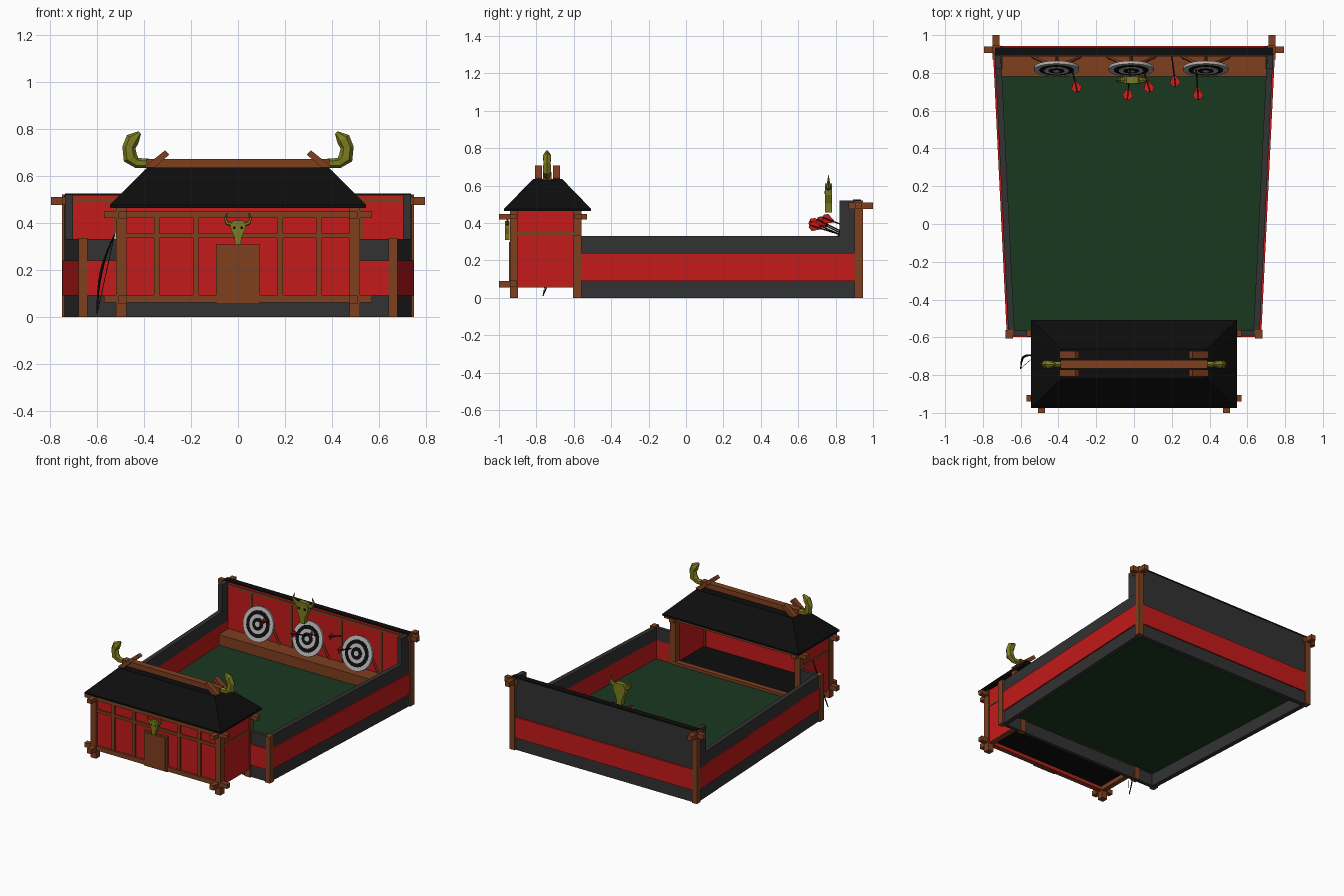
import bpy, bmesh, math
from mathutils import Vector

if "Cube" in bpy.data.objects:
    bpy.data.objects.remove(bpy.data.objects["Cube"])


def mat(name, r, g, b):
    m = bpy.data.materials.new(name)
    m.diffuse_color = (r, g, b, 1)
    m.use_nodes = True
    m.node_tree.nodes["Principled BSDF"].inputs["Base Color"].default_value = m.diffuse_color
    return m


RED = mat("red", .56, .01, .01)
DARK = mat("dark_grey", .032, .032, .032)
BLACK = mat("black", .004, .004, .004)
WOOD = mat("wood", .21, .05, .014)
GREEN = mat("green", .01, .04, .014)
BONE = mat("bone", .2, .2, .014)
PALE = mat("pale", .45, .45, .45)


def finish(name, bm, m):
    bmesh.ops.recalc_face_normals(bm, faces=bm.faces)
    me = bpy.data.meshes.new(name)
    bm.to_mesh(me)
    bm.free()
    me.materials.append(m)
    ob = bpy.data.objects.new(name, me)
    bpy.context.collection.objects.link(ob)
    return ob


def loft(name, rings, m):
    bm = bmesh.new()
    vs = [[bm.verts.new(p) for p in r] for r in rings]
    n = len(vs[0])
    for a, b in zip(vs, vs[1:]):
        for i in range(n):
            j = (i + 1) % n
            bm.faces.new((a[i], a[j], b[j], b[i]))
    bm.faces.new(vs[0])
    bm.faces.new(vs[-1])
    return finish(name, bm, m)


def prism(name, pts, a, b, m, axis='z'):
    put = (lambda u, v, w: (u, v, w)) if axis == 'z' else (lambda u, v, w: (u, w, v))
    return loft(name, [[put(u, v, w) for u, v in pts] for w in (a, b)], m)


def rect(x0, x1, y0, y1):
    return [(x0, y0), (x1, y0), (x1, y1), (x0, y1)]


def box(name, x0, x1, y0, y1, z0, z1, m):
    return prism(name, rect(x0, x1, y0, y1), z0, z1, m)


def tube(name, pts, radii, m, sides=6, su=1, sv=1):
    pts = [Vector(p) for p in pts]
    rings = []
    for i, p in enumerate(pts):
        t = (pts[min(i + 1, len(pts) - 1)] - pts[max(i - 1, 0)]).normalized()
        ref = Vector((0, 1, 0)) if abs(t.y) < .7 else Vector((1, 0, 0))
        u = t.cross(ref).normalized()
        v = u.cross(t)
        ang = [2 * math.pi * k / sides for k in range(sides)]
        rings.append([p + radii[i] * (u * math.cos(a) * su + v * math.sin(a) * sv) for a in ang])
    return loft(name, rings, m)


# courtyard floor and target shelf
prism("yard_floor", [(-.64, -.58), (.64, -.58), (.715, .91), (-.715, .91)], .09, .105, GREEN)
box("target_shelf", -.70, .70, .78, .90, .10, .18, WOOD)

# tapered side walls, short front walls, posts
BANDS = (("base", 0, .09, DARK, 0), ("stripe", .09, .24, RED, .009), ("top", .24, .33, DARK, 0))
for s in (-1, 1):
    for n, z0, z1, m, e in BANDS:
        prism("side_wall_" + n, [(s * .632, -.58), (s * (.665 + e), -.58), (s * (.738 + e), .92),
                                 (s * .705, .92)], z0, z1, m)
        if n != "base":
            box("front_wall_" + n, *sorted((s * .48, s * .66)), -.59 - e, -.565, z0, z1, m)
    prism("side_wall_raised_end", [(s * .702, .82), (s * .735, .82), (s * .738, .92), (s * .705, .92)],
          .33, .52, DARK)
    box("front_corner_post", s * .66 - .019, s * .66 + .019, -.605, -.56, 0, .335, WOOD)
    box("back_corner_post", s * .728 - .02, s * .728 + .02, .90, .945, 0, .52, WOOD)
    box("back_cross_beam_x", *sorted((s * .69, s * .795)), .905, .94, .475, .51, WOOD)
    box("back_cross_beam_y", s * .73 - .018, s * .73 + .018, .87, 1.0, .475, .51, WOOD)
box("front_wall_base", -.66, .66, -.59, -.565, 0, .09, DARK)

# back wall with red inner panel and trim
for n, z0, z1, m, e in BANDS:
    box("back_wall_" + n, -.735, .735, .90, .933 + e, z0, .52 if n == "top" else z1, m)
box("back_wall_cap", -.735, .735, .893, .935, .515, .525, BLACK)
box("back_wall_panel", -.705, .705, .892, .902, .18, .515, RED)
box("back_wall_rail", -.705, .705, .887, .895, .485, .503, WOOD)
for x in (-.52, -.2, .2, .52):
    box("back_wall_strip", x - .012, x + .012, .886, .895, .18, .5, WOOD)

# targets leaning on easel legs
axis = Vector((0, -math.cos(.29), math.sin(.29)))
for x in (-.41, -.015, .38):
    c = Vector((x, .83, .315))
    for i, r in enumerate((.12, .092, .066, .042, .018)):
        tube("target_ring", [c, c + axis * (.016 + .002 * i)], [r, r], BLACK if i % 2 else PALE, 24)
    for s in (-1, 1):
        tube("target_leg", [(x + s * .05, .85, .38), (x + s * .125, .885, .18)], [.009, .009], WOOD, 4)
    tube("target_prop", [(x, .86, .40), (x, .89, .18)], [.009, .009], WOOD, 4)

# arrows
for tail, tip in (((-.30, .70, .41), (-.33, .83, .345)), ((-.035, .66, .41), (-.02, .82, .34)),
                  ((.085, .70, .42), (.05, .82, .36)), ((.22, .73, .43), (.20, .89, .37)),
                  ((.34, .66, .39), (.33, .82, .34))):
    a, b = Vector(tail), Vector(tip)
    d = (b - a).normalized()
    tube("arrow_shaft", [a, b], [.004, .004], BLACK, 5)
    for su, sv in ((1, .08), (.08, 1)):
        tube("arrow_fletching", [a, a + d * .022, a + d * .065], [.014, .028, .005], RED, 4, su, sv)


# horned skull ornaments
def skull(x, y, z, k):
    half = [(.012, -.062), (.016, -.03), (.03, 0), (.033, .022), (.02, .04)]
    pts = [(x + u * k, z + v * k) for u, v in half] + [(x - u * k, z + v * k) for u, v in half[::-1]]
    prism("skull_head", pts, y - .012 * k, y + .012 * k, BONE, 'y')
    for s in (-1, 1):
        path = [(.02, .022), (.045, .028), (.055, .046), (.046, .07)]
        tube("skull_horn", [(x + s * u * k, y, z + v * k) for u, v in path],
             [k * r for r in (.01, .009, .006, .001)], BONE)
        ex = x + s * .016 * k
        box("skull_eye", ex - .006 * k, ex + .006 * k, y - .0135 * k, y, z + .004 * k, z + .014 * k, BLACK)


skull(0, -.955, .37, 1)
skull(-.01, .762, .55, 1.5)

# gatehouse body, open at the rear
box("house_floor", -.50, .50, -.92, -.57, .085, .105, BLACK)
box("house_front_wall", -.50, .50, -.925, -.905, .06, .465, RED)
for s in (-1, 1):
    box("house_side_wall", s * .50 - .01, s * .50 + .01, -.92, -.575, .06, .465, RED)
    for y in (-.92, -.58):
        box("house_post", s * .497 - .022, s * .497 + .022, y - .022, y + .022, 0, .465, WOOD)
    for n, z0, z1, y1 in (("low", .055, .09, -.56), ("high", .418, .447, -.53)):
        box("house_side_beam_" + n, s * .49 - .018, s * .49 + .018, -1.0, y1, z0, z1, WOOD)
    box("house_side_rail", s * .504 - .01, s * .504 + .01, -.92, -.58, .335, .352, WOOD)
    for x in (.18, .345):
        box("house_front_strip", s * x - .012, s * x + .012, -.936, -.92, .09, .42, WOOD)
for n, z0, z1 in (("low", .06, .092), ("high", .42, .449)):
    box("house_front_beam_" + n, -.57, .57, -.94, -.905, z0, z1, WOOD)
box("house_front_rail", -.50, .50, -.937, -.92, .335, .355, WOOD)
box("house_rear_sill", -.50, .50, -.595, -.557, .09, .125, WOOD)
box("house_rear_beam", -.57, .57, -.595, -.56, .42, .449, WOOD)
box("door_frame", -.093, .093, -.942, -.92, .055, .308, WOOD)
box("door_panel", -.08, .08, -.946, -.93, .065, .297, WOOD)

# hipped roof, ridge beam, slanted boards and end horns
loft("roof", [[(x, y, z) for x, y in rect(-w, w, -.74 - d, -.74 + d)]
              for w, d, z in ((.545, .233, .463), (.545, .233, .475), (.385, .078, .635))], BLACK)
box("ridge_beam", -.39, .39, -.765, -.72, .63, .672, WOOD)
for s in (-1, 1):
    for y in (-.788, -.692):
        board = [(s * .292, .69), (s * .31, .708), (s * .395, .64), (s * .377, .615)]
        prism("ridge_board", board, y - .019, y + .019, WOOD, 'y')
    path = [(.38, .652), (.43, .654), (.458, .675), (.464, .72), (.448, .755), (.418, .783)]
    tube("roof_horn", [(s * u, -.743, v) for u, v in path],
         [.02, .022, .031, .028, .03, .008], BONE, 6, 1, .8)

# bow leaning on the house
top, bot = Vector((-.525, -.70, .35)), Vector((-.60, -.765, .01))
side = Vector((-.02, .03, .012))
tube("bow_limb", [top.lerp(bot, t / 8) + side * math.sin(math.pi * t / 8) for t in range(9)],
     [.003, .004, .005, .006, .007, .006, .005, .004, .003], BLACK, 5)
tube("bow_string", [top, bot], [.0015, .0015], BLACK, 4)
